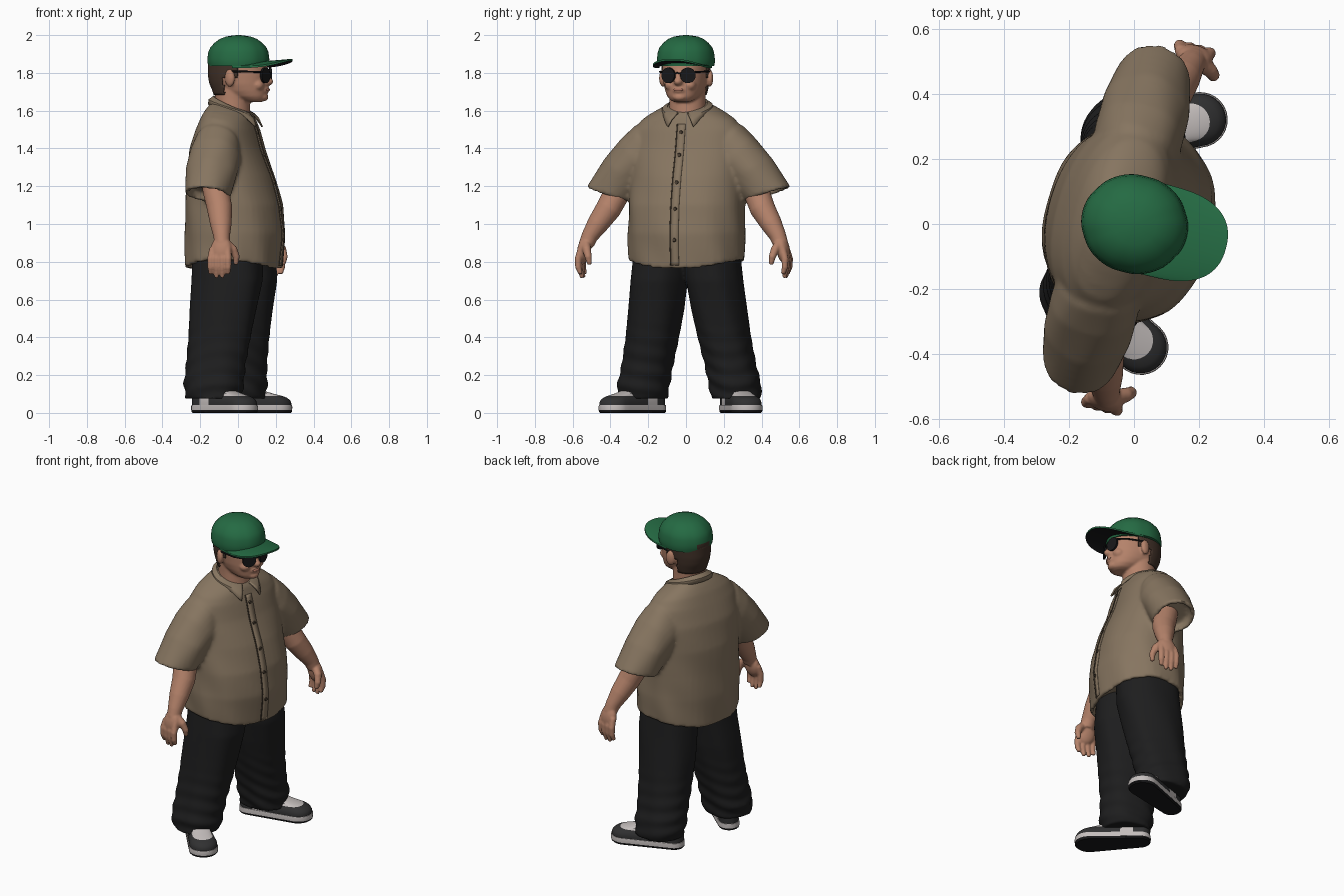
import bpy, bmesh
from math import sin, cos, pi, radians, copysign
from mathutils import Vector, Matrix
from mathutils.bvhtree import BVHTree

if "Cube" in bpy.data.objects:
    bpy.data.objects.remove(bpy.data.objects["Cube"])

YAW = radians(-14.6)          # the figure is symmetric, then turned about z


def mat(name, r, g, b):
    m = bpy.data.materials.new(name)
    m.diffuse_color = (r, g, b, 1)
    m.use_nodes = True
    m.node_tree.nodes["Principled BSDF"].inputs["Base Color"].default_value = m.diffuse_color
    return m


SHIRT, SEAM = mat("khaki", .24, .178, .117), mat("dark khaki", .07, .05, .033)
SKIN, LIP = mat("skin", .46, .225, .145), mat("lip", .38, .16, .11)
HAIR, GREEN = mat("brown hair", .055, .032, .022), mat("green cap", .018, .145, .056)
PANTS, BLACK = mat("charcoal cloth", .0125, .0125, .013), mat("black", .009, .009, .01)
WHITE, DARK = mat("off white", .56, .52, .51), mat("dark grey leather", .03, .03, .031)


def make(name, bm, mats, voxel=0, smooth=3, solid=0, angle=40):
    bmesh.ops.recalc_face_normals(bm, faces=bm.faces)
    me = bpy.data.meshes.new(name)
    bm.to_mesh(me)
    bm.free()
    for m in mats:
        me.materials.append(m)
    for p in me.polygons:
        p.use_smooth = True
    me.set_sharp_from_angle(angle=radians(angle))
    ob = bpy.data.objects.new(name, me)
    bpy.context.scene.collection.objects.link(ob)
    ob.rotation_euler.z = YAW
    if voxel:
        r = ob.modifiers.new("fuse", 'REMESH')
        r.mode, r.voxel_size, r.use_smooth_shade = 'VOXEL', voxel, True
        s = ob.modifiers.new("soften", 'SMOOTH')
        s.factor, s.iterations = .5, smooth
    if solid:
        s = ob.modifiers.new("thickness", 'SOLIDIFY')
        s.thickness, s.offset = solid, 0
    return ob


def ring(c, a, b, beta=0, p=2, n=48, f=lambda t: 1):
    pts = []
    for i in range(n):
        t = 2 * pi * i / n
        x = a * f(t) * copysign(abs(cos(t)) ** (2 / p), cos(t))
        y = b * f(t) * copysign(abs(sin(t)) ** (2 / p), sin(t))
        pts.append(Vector(c) + Vector((x, y * cos(beta), y * sin(beta))))
    return pts


def loft(bm, rings, closed=True, caps=True):
    vs = [[bm.verts.new(p) for p in r] for r in rings]
    n, faces = len(vs[0]), []
    for q, r in zip(vs, vs[1:]):
        for i in range(n if closed else n - 1):
            j = (i + 1) % n
            faces.append(bm.faces.new((q[i], q[j], r[j], r[i])))
    if caps:
        faces += [bm.faces.new(vs[0]), bm.faces.new(vs[-1])]
    return faces


def tube(bm, pts, radii, n=16):
    pts, rings = [Vector(p) for p in pts], []
    whole = (pts[-1] - pts[0]).normalized()
    ref = Vector((0, 0, 1)) if abs(whole.x) > .75 else Vector((1, 0, 0))
    for i, p in enumerate(pts):
        d = (pts[min(i + 1, len(pts) - 1)] - pts[max(i - 1, 0)]).normalized()
        e = (ref - d * ref.dot(d)).normalized()
        g = d.cross(e)
        rings.append([p + e * q.x + g * q.y for q in ring((0, 0, 0), radii[i], radii[i], n=n)])
    loft(bm, rings)


def ball(bm, c, r, rot=Matrix()):
    bmesh.ops.create_uvsphere(bm, u_segments=24, v_segments=14, radius=1,
                              matrix=Matrix.Translation(c) @ rot @ Matrix.Diagonal((*r, 1)))


def resample(table, n):
    out = []
    for k in range(n + 1):
        z = table[0][0] + (table[-1][0] - table[0][0]) * k / n
        for q, r in zip(table, table[1:]):
            if min(q[0], r[0]) - 1e-6 <= z <= max(q[0], r[0]) + 1e-6:
                w = (z - q[0]) / (r[0] - q[0])
                out.append([x + (y - x) * w for x, y in zip(q, r)])
                break
    return out


# Shirt: torso with curved hem and recessed underside, plus both sleeves
bm = bmesh.new()
body = [(.775, -.02, .25, .308), (.95, -.015, .26, .312), (1.1, -.02, .25, .308), (1.25, -.04, .226, .305),
        (1.4, -.058, .186, .305), (1.5, -.055, .155, .295), (1.555, -.047, .135, .25), (1.59, -.038, .12, .195),
        (1.615, -.032, .105, .14), (1.63, -.03, .09, .105)]
rings = []
for z, u, a, b in resample(body, 34):
    low = max(0, 1.25 - z) / .5
    r = ring((u, 0, z), a, b, p=2.2,
             f=lambda t: 1 + low * .014 * sin(9 * t + 9 * z) + .006 * sin(4 * t + 22 * z))
    for p in r:
        p.z += (.045 * (p.y / .3) ** 2 - .015) * max(0, 1 - (z - .775) / .2)
        p.z -= (p.x - u) * .35 * max(0, (z - 1.5) / .13)
    rings.append(r)
inner = [[Vector((p.x * .92, p.y * .92, p.z + dz)) for p in rings[0]] for dz in (.06, 0)]
loft(bm, inner + rings)
for s in (1, -1):
    arm = [(.15, 1.41, .11, .14, 78), (.225, 1.40, .128, .14, 62), (.275, 1.355, .137, .133, 48),
           (.345, 1.275, .136, .13, 32), (.43, 1.155, .12, .132, 18), (.43, 1.155, .098, .108, 18),
           (.395, 1.2, .098, .108, 22)]
    loft(bm, [ring((-.055, s * v, z), a, b * s, s * radians(e), f=lambda t: 1 + .015 * sin(5 * t + 30 * z))
              for v, z, a, b, e in arm])
shirt = make("shirt", bm, [SHIRT], voxel=.011, smooth=6)
tree = BVHTree.FromObject(shirt, bpy.context.evaluated_depsgraph_get())


def chest(v, z, lift):
    hit = tree.ray_cast(Vector((1, v, z)), Vector((-1, 0, 0)))[0]
    return Vector(((hit.x if hit else .2) + lift, v, z))


# Button placket, its dark edge and the buttons
for name, v0, v1, lift, m in (("placket", -.02, .022, .001, SHIRT), ("placket_edge", -.026, -.02, .001, SEAM)):
    bm = bmesh.new()
    loft(bm, [[chest(v0 + (v1 - v0) * k / 2, .78 + .75 * i / 40, lift) for k in range(3)]
              for i in range(41)], closed=False, caps=False)
    make(name, bm, [m], solid=.004)
bm = bmesh.new()
for z in (1.485, 1.365, 1.22, 1.08, .915):
    bmesh.ops.create_cone(bm, cap_ends=True, segments=16, radius1=.011, radius2=.009, depth=.008,
                          matrix=Matrix.Translation(chest(0, z, .005)) @ Matrix.Rotation(pi / 2, 4, 'Y'))
make("buttons", bm, [SEAM])

# Folded collar with two points
bm = bmesh.new()
rows = []
for i in range(49):
    t = radians(14 + 332 * i / 48)
    c, s = cos(t), sin(t)
    k = max(0, c) ** 5
    top = Vector((-.03 + .103 * c, .108 * s, 1.63 - .045 * c))
    lowp = Vector((-.03 + .125 * c + .027 * k, .136 * s + copysign(.042 * k, s), 1.6 - .035 * c - .06 * k))
    rows.append([top + Vector((-.008 * c, -.008 * s, -.04)), top, (top + lowp) / 2 + Vector((.008 * c, .008 * s, .004)), lowp])
loft(bm, rows, closed=False, caps=False)
make("collar", bm, [SHIRT], solid=.009)

# Baggy trousers with folds gathering at the ankles
bm = bmesh.new()
leg = [(.88, -.02, .13, .185, .15), (.7, -.02, .152, .188, .148), (.55, -.037, .172, .178, .144),
       (.4, -.05, .197, .167, .136), (.25, -.063, .228, .158, .132), (.15, -.068, .25, .158, .136),
       (.075, -.068, .257, .144, .13)]
for s in (1, -1):
    rings = []
    for z, u, v, a, b in resample(leg, 60):
        g = max(0, 1 - z / .5)
        rings.append(ring((u, s * v, z), a, b, p=2.2, f=lambda t: 1 + .05 * g * sin(z * 70 + 3 * sin(t + s) + cos(2 * t))
                          + .012 * sin(6 * t + 8 * z)))
    loft(bm, rings)
make("trousers", bm, [PANTS], voxel=.011, smooth=3)

# Arms and hands
for s, side in ((1, "left"), (-1, "right")):
    bm = bmesh.new()
    tube(bm, [(-.05, s * .34, 1.28), (-.02, s * .38, 1.17), (.01, s * .422, 1.08), (.03, s * .475, 1.0),
              (.045, s * .515, .935), (.052, s * .533, .89)], [.07, .07, .067, .057, .044, .04], 24)
    ball(bm, (.05, s * .545, .862), (.058, .034, .072), Matrix.Rotation(s * .15, 4, 'X'))
    for u, z in ((.093, .735), (.062, .715), (.03, .715), (-.002, .735)):
        tube(bm, [(.05 + (u - .05) * .85, s * .55, .87), (u, s * .566, .815), (u, s * .565, .77),
                  (u - .004, s * .553, z)], [.019, .019, .017, .011], 12)
    tube(bm, [(.07, s * .53, .9), (.108, s * .515, .865), (.122, s * .503, .825), (.118, s * .496, .785)],
         [.025, .023, .019, .012], 12)
    make(side + "_arm", bm, [SKIN], voxel=.006, smooth=3)

# Head, neck, nose and ears
skull = [(1.645, .09, .035, .035), (1.654, .08, .066, .06), (1.675, .057, .098, .083), (1.705, .027, .132, .1),
         (1.74, .008, .152, .112), (1.79, .004, .158, .118), (1.84, .002, .156, .121), (1.91, 0, .13, .11)]
bm = bmesh.new()
loft(bm, [ring((u, 0, z), a, b, p=2.1) for z, u, a, b in skull])
loft(bm, [ring((u, 0, z), a, b) for z, u, a, b in ((1.54, -.025, .09, .095), (1.66, -.03, .092, .096), (1.76, -.03, .1, .1))])
ball(bm, (.162, 0, 1.754), (.03, .024, .022))
tube(bm, [(.15, 0, 1.81), (.165, 0, 1.757)], [.014, .018])
ball(bm, (.14, 0, 1.672), (.025, .035, .022))
ball(bm, (.145, 0, 1.71), (.026, .036, .02))
for s in (1, -1):
    ball(bm, (-.012, s * .127, 1.772), (.03, .018, .046), Matrix.Rotation(s * .4, 4, 'Z'))
    ball(bm, (.12, s * .05, 1.735), (.035, .035, .03))
make("head", bm, [SKIN], voxel=.007, smooth=3)
bm = bmesh.new()
ball(bm, (.162, 0, 1.711), (.011, .026, .009))
make("mouth", bm, [LIP])

# Hair: shell over the back and sides of the skull
bm = bmesh.new()
hair = [(1.685, -.03, .096, .098), (1.71, -.016, .118, .108), (1.745, -.002, .148, .117), (1.79, 0, .158, .122),
        (1.86, 0, .158, .125)]
faces = loft(bm, [ring((u, 0, z), a, b, p=2.1, n=72) for z, u, a, b in resample(hair, 14)], caps=False)
gone = [f for f in faces if f.calc_center_median().x > (-.05 if f.calc_center_median().z < 1.77 else .035)]
bmesh.ops.delete(bm, geom=gone, context='FACES')
make("hair", bm, [HAIR], solid=.007)

# Sunglasses
bm = bmesh.new()
for s in (1, -1):
    m = Matrix.Translation((.163, s * .053, 1.787)) @ Matrix.Rotation(s * .33, 4, 'Z') @ Matrix.Rotation(pi / 2, 4, 'Y')
    bmesh.ops.create_cone(bm, cap_ends=True, segments=28, radius1=.041, radius2=.041, depth=.012, matrix=m)
    tube(bm, [(.15, s * .09, 1.805), (.1, s * .117, 1.806), (-.01, s * .13, 1.808)], [.005, .005, .005], 8)
tube(bm, [(.176, -.02, 1.797), (.182, 0, 1.8), (.176, .02, 1.797)], [.004] * 3, 8)
make("sunglasses", bm, [BLACK])

# Cap crown with rear opening, and brim with black underside
bm = bmesh.new()
crown = [(1.836, .16, .149), (1.85, .163, .152), (1.865, .165, .153), (1.88, .164, .152), (1.91, .16, .148),
         (1.935, .149, .139), (1.96, .126, .118), (1.98, .098, .093), (1.992, .066, .064), (1.998, .03, .03), (2.0, .008, .008)]
faces = loft(bm, [ring((.002, 0, z), a, b, n=60, f=lambda t: 1 - .015 * abs(sin(3 * t)) ** 8) for z, a, b in crown])
for f in faces:
    c = f.calc_center_median()
    f.material_index = int(c.x < 0 and abs(c.y) < .05 and 1.85 < c.z < 1.89 - abs(c.y) * .4)
make("cap_crown", bm, [GREEN, HAIR])
bm = bmesh.new()
rings = []
for i in range(41):
    t = radians(-88 + 176 * i / 40)
    c, s = cos(t), sin(t)
    pts = []
    for k in range(7):
        w = k / 6
        far = Vector((.08 + .212 * c ** .75, .143 * copysign(abs(s) ** .85, s), 0))
        pts.append(Vector((.15 * c, .145 * s, 0)).lerp(far, w) + Vector((0, 0, 1.862 + .012 * w * c - .026 * s * s)))
    rings.append(pts + [p - Vector((0, 0, .01)) for p in reversed(pts)])
faces = loft(bm, rings)
bmesh.ops.recalc_face_normals(bm, faces=bm.faces)
for f in faces:
    f.material_index = int(f.normal.z < -.4)
make("cap_brim", bm, [GREEN, BLACK])


# Shoes: outlines stacked between a heel circle and a toe circle
def outline(z, toe, rt, rh):
    front = [(toe + rt * cos(t), rt * sin(t)) for t in [radians(-90 + 180 * i / 14) for i in range(15)]]
    back = [(rh * cos(t), rh * sin(t)) for t in [radians(90 + 180 * i / 12) for i in range(13)]]

    def side(p, q):
        return [(p[0] + (q[0] - p[0]) * k / 8, p[1] + (q[1] - p[1]) * k / 8) for k in range(1, 8)]
    return [Vector((x, y, z)) for x, y in front + side(front[-1], back[0]) + back + side(back[-1], front[0])]


def upper_colour(c):
    if c.x > .2:
        return int(c.z < .086)
    return int(c.x < .04 or c.x > .12)


for s, side_name in ((1, "left"), (-1, "right")):
    place = Matrix.Translation((-.139, s * .208, 0)) @ Matrix.Rotation(s * radians(31), 4, 'Z')
    for name, layers, mats in (
            ("outsole", [(0, .295, .078, .054), (.006, .297, .083, .06), (.014, .297, .084, .06)], [BLACK]),
            ("midsole", [(.014, .297, .084, .061), (.03, .297, .085, .061), (.042, .297, .083, .06)], [WHITE]),
            ("shoe_upper", [(.04, .297, .08, .056), (.055, .296, .08, .056), (.068, .293, .076, .056),
                            (.08, .285, .068, .056), (.09, .268, .058, .055), (.102, .225, .052, .054),
                            (.125, .15, .05, .052), (.15, .09, .046, .05)], [WHITE, DARK])):
        bm = bmesh.new()
        for f in loft(bm, [outline(*q) for q in layers]):
            if len(mats) > 1:
                f.material_index = upper_colour(f.calc_center_median())
        bm.transform(place)
        make(side_name + "_" + name, bm, mats)
